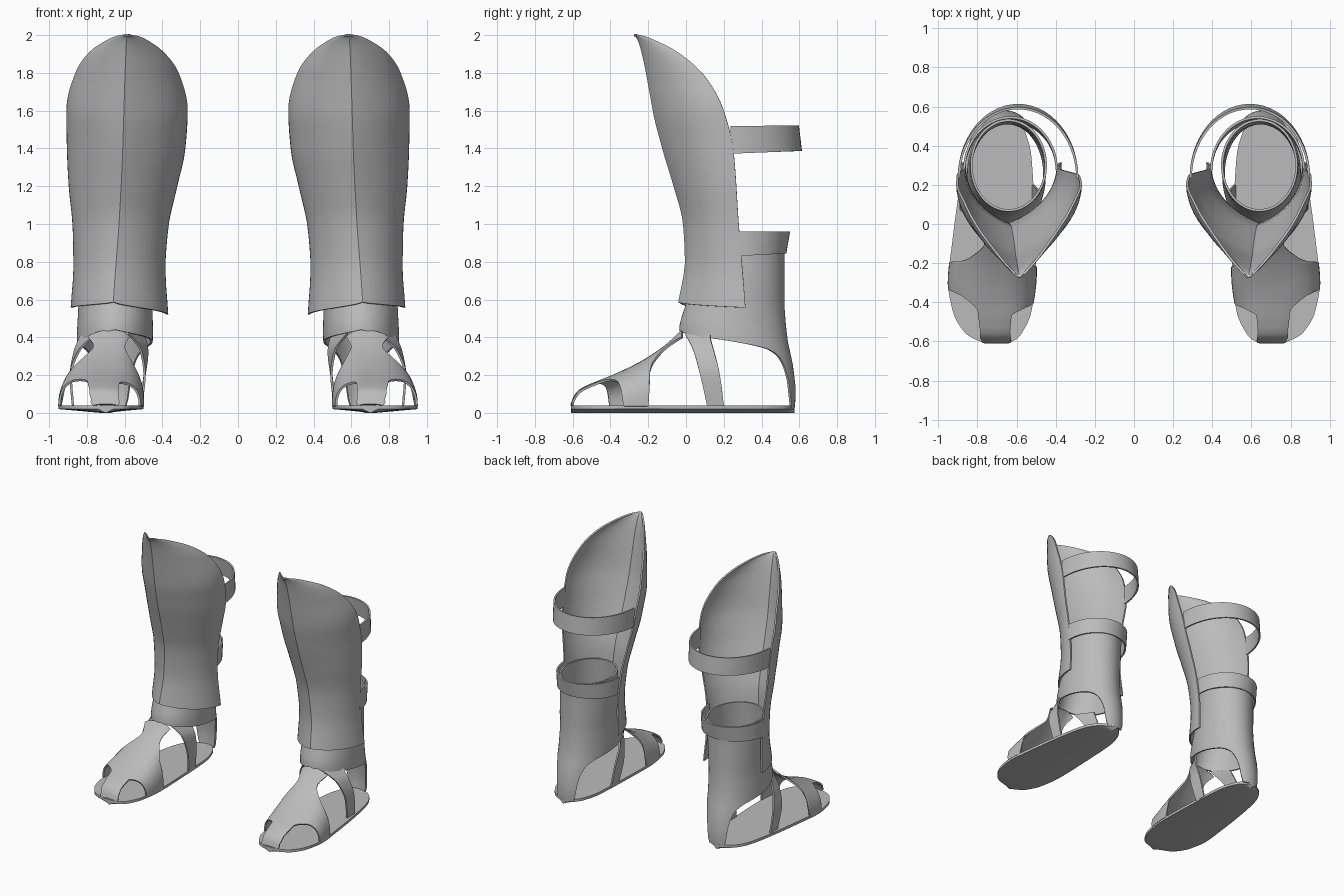
import bpy
from math import sin, cos, pi, radians, sqrt

if "Cube" in bpy.data.objects:
    bpy.data.objects.remove(bpy.data.objects["Cube"], do_unlink=True)

grey = bpy.data.materials.new("plain_grey")
grey.use_nodes = True
COLOUR = (0.5, 0.5, 0.5, 1)
grey.diffuse_color = COLOUR
grey.node_tree.nodes["Principled BSDF"].inputs["Base Color"].default_value = COLOUR


def curve(*keys):
    """Monotone cubic through (position, value) keys."""
    t, v = zip(*keys)
    n = len(t)
    d = [(v[i + 1] - v[i]) / (t[i + 1] - t[i]) for i in range(n - 1)]
    m = [d[0]]
    for a, b in zip(d, d[1:]):
        m.append(2 * a * b / (a + b) if a * b > 0 else 0)
    m.append(d[-1])

    def at(x):
        x = min(max(x, t[0]), t[-1])
        i = 0
        while i < n - 2 and x > t[i + 1]:
            i += 1
        h = t[i + 1] - t[i]
        s = (x - t[i]) / h
        return (v[i] * (1 + 2 * s) * (1 - s) ** 2 + m[i] * h * s * (1 - s) ** 2
                + v[i + 1] * s * s * (3 - 2 * s) + m[i + 1] * h * s * s * (s - 1))
    return at


def spread(a, b, n):
    return [a + (b - a) * i / n for i in range(n + 1)]


def loft(name, rows, closed=False, caps=False, thick=0.012):
    """Skin rows of points, thicken, mirror to the other leg and shade."""
    n = len(rows[0])
    faces = []
    for r in range(len(rows) - 1):
        for c in range(n if closed else n - 1):
            d = (c + 1) % n
            faces.append((r * n + c, r * n + d, (r + 1) * n + d, (r + 1) * n + c))
    if caps:
        last = (len(rows) - 1) * n
        faces += [tuple(reversed(range(n))), tuple(range(last, last + n))]
    mesh = bpy.data.meshes.new(name)
    mesh.from_pydata([p for row in rows for p in row], [], faces)
    mesh.materials.append(grey)
    ob = bpy.data.objects.new(name, mesh)
    bpy.context.collection.objects.link(ob)
    bpy.ops.object.select_all(action='DESELECT')
    ob.select_set(True)
    bpy.context.view_layer.objects.active = ob
    bpy.ops.object.mode_set(mode='EDIT')
    bpy.ops.mesh.select_all(action='SELECT')
    bpy.ops.mesh.remove_doubles(threshold=0.0002)
    bpy.ops.mesh.normals_make_consistent(inside=False)
    bpy.ops.object.mode_set(mode='OBJECT')
    if thick:
        solid = ob.modifiers.new("thickness", 'SOLIDIFY')
        solid.thickness = thick
        solid.offset = 0
    mirror = ob.modifiers.new("other_leg", 'MIRROR')
    mirror.use_mirror_merge = False
    bpy.ops.object.convert(target='MESH')
    bpy.ops.object.shade_smooth_by_angle(angle=radians(32))
    return ob


# Sole: flat on top, slightly rounded underneath
sole_in = curve((-.61, .66), (-.595, .61), (-.56, .575), (-.45, .525), (-.25, .5),
                (.1, .51), (.35, .525), (.48, .56), (.55, .61), (.575, .65))
sole_out = curve((-.61, .74), (-.595, .80), (-.56, .86), (-.45, .925), (-.3, .95),
                 (-.1, .93), (.25, .88), (.42, .84), (.52, .78), (.575, .69))
rows = []
for a in spread(0, pi, 48):
    y = -.0175 - .5925 * cos(a)
    l, r = sole_in(y), sole_out(y)
    rows.append([(l, y, .04), (r, y, .04), (r, y, .02), ((l + r) / 2, y, 0), (l, y, .02)])
loft("sole", rows, closed=True, caps=True, thick=0)

# Vamp: arched over the foot, narrowed to a toe strip in front and a neck behind
height = curve((-.605, .045), (-.59, .085), (-.56, .12), (-.5, .15), (-.4, .19),
               (-.3, .235), (-.2, .29), (-.1, .36), (-.02, .435))
middle = curve((-.61, .70), (-.4, .70), (-.2, .67), (-.02, .655))
reach_out = curve((-.605, .9), (-.59, .45), (-.54, .27), (-.45, .23), (-.37, .46), (-.345, .7),
                  (-.33, 1), (-.2, 1), (-.193, .6), (-.17, .38), (-.1, .2), (-.02, .3))
reach_in = curve((-.605, .9), (-.59, .45), (-.54, .27), (-.47, .23), (-.43, .5), (-.415, .75),
                 (-.405, 1), (-.22, 1), (-.213, .6), (-.18, .38), (-.1, .2), (-.02, .3))
rows = []
for y in spread(-.605, -.02, 150):
    row = []
    for u in spread(-1, 1, 28):
        reach, side = (reach_in, sole_in) if u < 0 else (reach_out, sole_out)
        a = abs(u) * reach(y) * pi / 2
        m = middle(y)
        row.append((m + (side(y) - m) * .985 * sin(a) ** .8, y,
                    .035 + (height(y) - .035) * max(cos(a), 0) ** .8))
    rows.append(row)
loft("vamp", rows)

# Ankle straps: ribbons from the cuff down to each side of the sole
for name, front_x, back_x in (
        ("outer_ankle_strap", curve((0, .87), (.2, .885), (.33, .84), (.42, .74)),
         curve((0, .87), (.2, .885), (.33, .865), (.42, .83))),
        ("inner_ankle_strap", curve((0, .52), (.2, .495), (.33, .515), (.42, .58)),
         curve((0, .52), (.2, .495), (.33, .48), (.42, .495)))):
    front_y = curve((0, .12), (.2, .075), (.33, .04), (.42, -.005))
    back_y = curve((0, .205), (.2, .18), (.4, .13))
    rows = []
    for z in spread(.03, .42, 20):
        rows.append([(front_x(z), front_y(z), z), (back_x(z), back_y(z), z - .02 * z)])
    loft(name, rows)

# Ankle cuff: tube whose lower edge dips to the sole as a heel strip
front = curve((.03, -.03), (.44, -.03), (.56, .0), (.7, .045), (.95, .07))
back = curve((.03, .57), (.1, .575), (.25, .56), (.4, .53), (.6, .515), (.83, .515), (.95, .53))
half = curve((.03, .195), (.4, .195), (.6, .19), (.95, .19))
dip = curve((0, .03), (.36, .03), (.42, .12), (.52, .23), (.7, .305), (1.0, .345), (pi, .44))
columns = []
for a in spread(-pi, pi, 96)[:-1]:
    column = []
    for s in spread(0, 1, 16):
        z = dip(abs(a)) + (.95 - dip(abs(a))) * s
        mid, ry = (front(z) + back(z)) / 2, (back(z) - front(z)) / 2
        column.append((.66 - .02 * z + half(z) * sin(a), mid + ry * cos(a), z))
    columns.append(column)
loft("ankle_cuff", [list(r) for r in zip(*columns)], closed=True)


# Calf straps: bands running round the back between the shin guard edges
def calf_strap(name, left, right, y0, top, bottom):
    rows = []
    for a in spread(-pi / 2, pi / 2, 28):
        x = (left + right) / 2 + (right - left) / 2 * sin(a)
        rows.append([(x, y0 + (y - y0) * cos(a), z + lift * (1 - cos(a)))
                     for y, z, lift in (top + (0,), bottom + (-.015,))])
    loft(name, rows)


calf_strap("upper_calf_strap", .29, .895, .235, (.592, 1.52), (.608, 1.387))
calf_strap("lower_calf_strap", .395, .868, .275, (.545, .96), (.525, .845))

# Shin guard: ridged plate with a rounded, forward-leaning top
BOTTOM, TOP = .585, 2.0


def down(z):
    return sqrt((TOP - z) / (TOP - BOTTOM))


def by_height(*keys):
    return curve(*[(down(z), v) for z, v in keys])


ridge_x = by_height((2, .585), (1.4, .61), (1, .63), (.8, .645), (.585, .66))
ridge_y = by_height((2, -.275), (1.6, -.17), (1.4, -.12), (1.2, -.06), (1, -.01),
                    (.8, 0), (.585, -.035))
edge_y = by_height((2, -.275), (1.97, -.16), (1.9, -.03), (1.8, .085), (1.7, .155), (1.6, .2),
                   (1.4, .25), (1, .28), (.585, .315))
edge_in = by_height((2, .58), (1.96, .465), (1.9, .39), (1.8, .32), (1.6, .272),
                    (1.4, .285), (1.2, .33), (1, .375), (.8, .39), (.585, .375))
edge_out = by_height((2, .59), (1.96, .71), (1.9, .79), (1.8, .855), (1.6, .903),
                     (1.4, .90), (1.2, .89), (1, .87), (.8, .865), (.585, .88))
rows = []
for q in spread(0, 1, 40):
    z = TOP - (TOP - BOTTOM) * q * q
    a0, a1 = radians(25), radians(55 + 35 * min(1, q * 1.8))
    row = []
    for u in spread(-1, 1, 28):
        a = a0 + (a1 - a0) * abs(u)
        across = (sin(a) - sin(a0)) / (sin(a1) - sin(a0))
        along = (cos(a0) - cos(a)) / (cos(a0) - cos(a1))
        edge, drop = (edge_in, .065) if u < 0 else (edge_out, .028)
        row.append((ridge_x(q) + (edge(q) - ridge_x(q)) * across,
                    ridge_y(q) + (edge_y(q) - ridge_y(q)) * along,
                    z - drop * abs(u) ** .7 * q ** 6))
    rows.append(row)
loft("shin_guard", rows)
